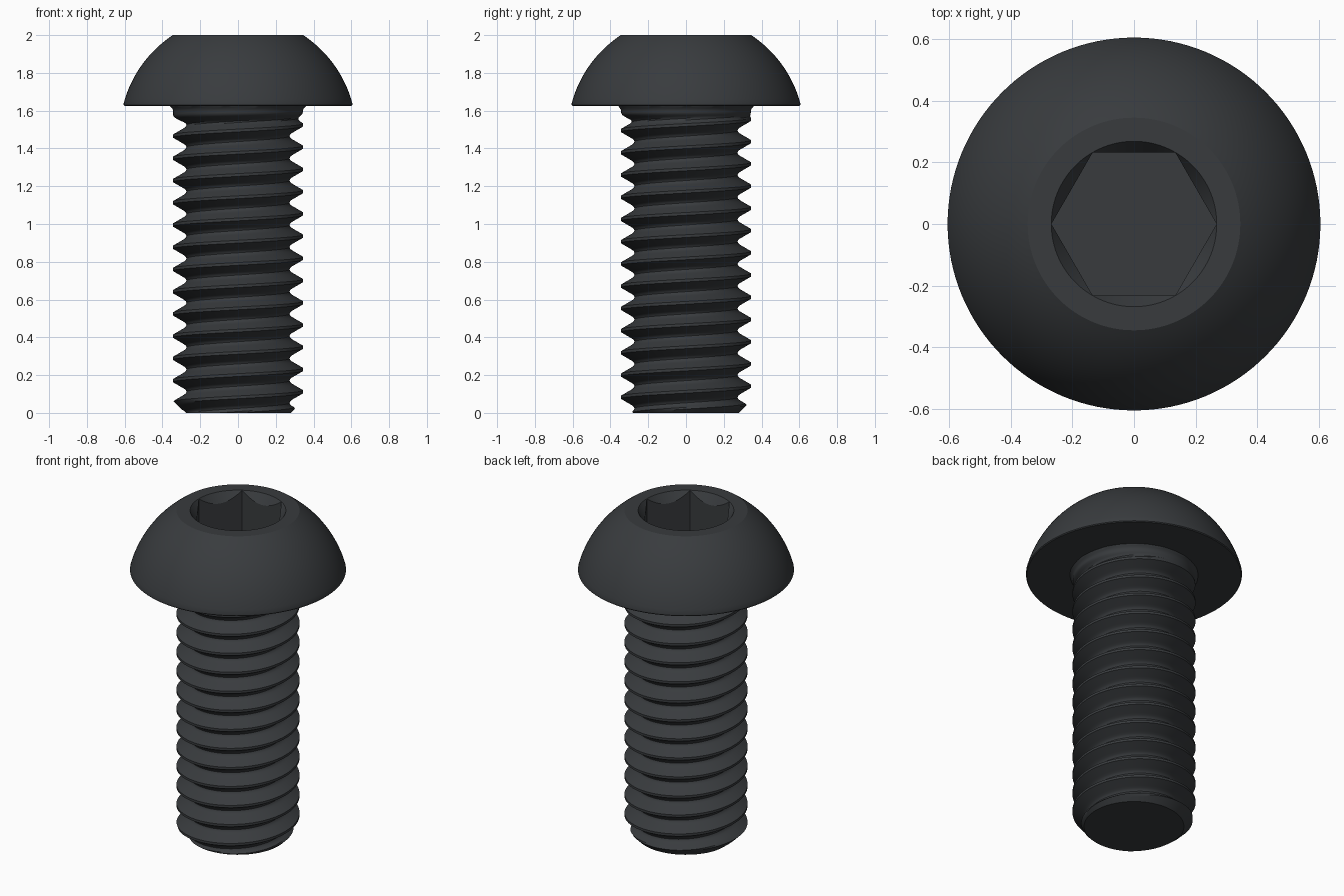
import bpy, bmesh
from math import pi, cos, sin, sqrt, floor, atan2

if "Cube" in bpy.data.objects:
    bpy.data.objects.remove(bpy.data.objects["Cube"])

STEEL = bpy.data.materials.new("dark_steel")
STEEL.diffuse_color = (0.04, 0.044, 0.048, 1)
STEEL.use_nodes = True
STEEL.node_tree.nodes["Principled BSDF"].inputs["Base Color"].default_value = STEEL.diffuse_color


def finish(bm, name):
    bmesh.ops.recalc_face_normals(bm, faces=bm.faces)
    mesh = bpy.data.meshes.new(name)
    bm.to_mesh(mesh)
    bm.free()
    mesh.materials.append(STEEL)
    ob = bpy.data.objects.new(name, mesh)
    bpy.context.collection.objects.link(ob)
    return ob


def lathe(name, profile, n):
    """Closed solid turned from (radius, z) points, n sides, corner on +x."""
    bm = bmesh.new()
    rings = [[bm.verts.new((r * cos(2 * pi * i / n), r * sin(2 * pi * i / n), z))
              for i in range(n)] for r, z in profile]
    for a, b in zip(rings, rings[1:]):
        for i in range(n):
            j = (i + 1) % n
            bm.faces.new((a[i], a[j], b[j], b[i]))
    bm.faces.new(rings[0])
    bm.faces.new(rings[-1])
    return finish(bm, name)


def select(ob):
    bpy.ops.object.select_all(action='DESELECT')
    ob.select_set(True)
    bpy.context.view_layer.objects.active = ob


def smooth(ob, angle):
    select(ob)
    bpy.ops.object.shade_smooth_by_angle(angle=angle)


def cut(ob, cutter):
    mod = ob.modifiers.new("cut", 'BOOLEAN')
    mod.operation = 'DIFFERENCE'
    mod.solver = 'EXACT'
    mod.object = cutter
    select(ob)
    bpy.ops.object.modifier_apply(modifier=mod.name)
    bpy.data.objects.remove(cutter)


# Domed button head: short rim, then an arc centred on the axis
HEAD_Z = 1.625
cz, R = 1.477, sqrt(0.345 ** 2 + 0.523 ** 2)
a0, a1 = atan2(1.64 - cz, 0.605), atan2(2 - cz, 0.345)
arc = [(R * cos(a0 + (a1 - a0) * k / 20), cz + R * sin(a0 + (a1 - a0) * k / 20))
       for k in range(21)]
head = lathe("button_head", [(0.600, HEAD_Z), (0.605, 1.63)] + arc, 128)

# Hex socket with a conical lead-in
cut(head, lathe("hex_cutter", [(0.268, 1.71), (0.268, 2.2)], 6))
cut(head, lathe("cone_cutter", [(0.2025, 1.9), (0.3345, 2.1)], 96))
smooth(head, 0.5)

# Threaded shank: rows follow the helix, clamped to the shank ends
PITCH, CREST_Z, TOP, N = 0.1177, 0.112, 1.63, 96
STEPS = [-0.0625, 0.0625, 0.14, 0.22, 0.30, 0.36, 0.43, 0.5,
         0.57, 0.64, 0.70, 0.78, 0.86]


def shank_radius(z, turn):
    u = (z - CREST_Z) / PITCH - turn
    a = abs(u - floor(u + 0.5))
    if a < 0.0625:
        r = 0.345
    elif a < 0.30:
        r = 0.345 - (a - 0.0625) * 0.2039
    else:
        r = 0.273 + 0.0236 * ((0.5 - a) / 0.2) ** 2
    # thread run-out and fillet below the head
    t = min(max((z - 1.53) / 0.06, 0), 1)
    t = t * t * (3 - 2 * t)
    r += (0.343 - r) * t
    r += 0.018 * min(max((z - 1.595) / 0.03, 0), 1) ** 2
    # chamfered tip
    return min(r, 0.28 + z)


bm = bmesh.new()
levels = [CREST_Z + (k + s) * PITCH for k in range(-3, 15) for s in STEPS]
cols = []
for i in range(N + 1):
    turn = i / N
    col = []
    for s in levels:
        z = min(max(s + PITCH * turn, 0), TOP)
        r = shank_radius(z, turn)
        col.append(bm.verts.new((r * cos(2 * pi * turn), r * sin(2 * pi * turn), z)))
    cols.append(col)
for a, b in zip(cols, cols[1:]):
    for j in range(len(levels) - 1):
        bm.faces.new((a[j], b[j], b[j + 1], a[j + 1]))
bmesh.ops.remove_doubles(bm, verts=bm.verts, dist=0.0003)
bmesh.ops.holes_fill(bm, edges=[e for e in bm.edges if e.is_boundary], sides=0)
smooth(finish(bm, "threaded_shank"), 0.6)
